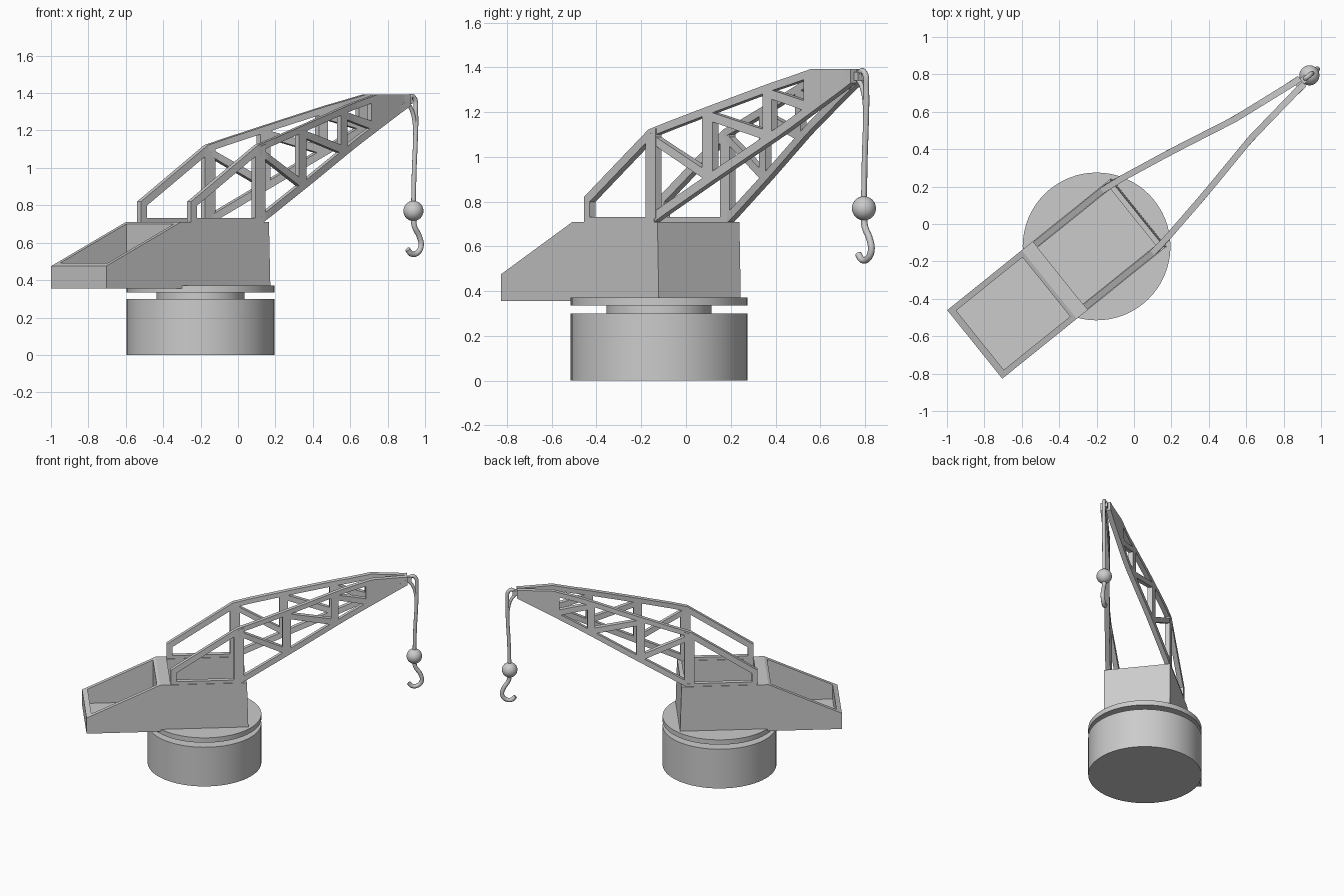
import bpy, bmesh, math
from mathutils import Matrix, Vector

if "Cube" in bpy.data.objects:
    bpy.data.objects.remove(bpy.data.objects["Cube"])

# Crane frame: local x runs along the boom, origin at the turntable axis
FRAME = Matrix.Translation((-0.2, -0.12, 0)) @ Matrix.Rotation(math.radians(38.8), 4, 'Z')


def add_object(name, bm):
    bmesh.ops.recalc_face_normals(bm, faces=bm.faces)
    me = bpy.data.meshes.new(name)
    bm.to_mesh(me)
    bm.free()
    ob = bpy.data.objects.new(name, me)
    bpy.context.collection.objects.link(ob)
    ob.matrix_world = FRAME
    return ob


def smooth(ob):
    bpy.ops.object.select_all(action='DESELECT')
    ob.select_set(True)
    bpy.context.view_layer.objects.active = ob
    bpy.ops.object.shade_smooth_by_angle(angle=math.radians(40))


def disc(name, r, z0, z1):
    bm = bmesh.new()
    bmesh.ops.create_cone(bm, cap_ends=True, segments=64, radius1=r, radius2=r,
                          depth=z1 - z0, matrix=Matrix.Translation((0, 0, (z0 + z1) / 2)))
    smooth(add_object(name, bm))


def prism(name, profile, v0, v1):
    bm = bmesh.new()
    f = bm.faces.new([bm.verts.new((u, v0, z)) for u, z in profile])
    ext = bmesh.ops.extrude_face_region(bm, geom=[f])['geom']
    bmesh.ops.translate(bm, vec=(0, v1 - v0, 0),
                        verts=[g for g in ext if isinstance(g, bmesh.types.BMVert)])
    return add_object(name, bm)


def cut(ob, name, profile, half):
    cutter = prism(name, profile, -half, half)
    cutter.hide_render = True
    cutter.hide_set(True)
    mod = ob.modifiers.new(name, 'BOOLEAN')
    mod.operation, mod.solver, mod.object = 'DIFFERENCE', 'EXACT', cutter


def tube(name, pts, r):
    cu = bpy.data.curves.new(name, 'CURVE')
    cu.dimensions = '3D'
    cu.bevel_depth, cu.bevel_resolution, cu.use_fill_caps = r, 3, True
    cu.resolution_u = 6
    sp = cu.splines.new('BEZIER')
    sp.bezier_points.add(len(pts) - 1)
    for bp, (u, z) in zip(sp.bezier_points, pts):
        bp.co = (u, 0, z)
        bp.handle_left_type = bp.handle_right_type = 'AUTO'
    ob = bpy.data.objects.new(name, cu)
    bpy.context.collection.objects.link(ob)
    ob.matrix_world = FRAME


# Round pedestal, neck and turntable
disc("pedestal", 0.395, 0, 0.3)
disc("neck", 0.235, 0.29, 0.345)
disc("turntable", 0.395, 0.335, 0.372)

# Cab body with open cab well and open rear hopper
body = prism("cab_body", [(-0.836, 0.355), (0.29, 0.355), (0.28, 0.71),
                          (-0.325, 0.71), (-0.836, 0.475)], -0.235, 0.235)
cut(body, "hopper_cutter", [(-0.8, 0.382), (-0.345, 0.382), (-0.345, 0.9), (-0.8, 0.9)], 0.203)
cut(body, "cab_cutter", [(-0.25, 0.382), (0.25, 0.382), (0.25, 0.9), (-0.25, 0.9)], 0.193)

# Boom side trusses, bent inward to meet at the tip
BEND = [(-0.3, 0.214), (0.25, 0.214), (0.63, 0.145), (1.0, 0.068), (1.38, 0.02), (1.5, 0.018)]


def side_offset(u):
    for (a, va), (b, vb) in zip(BEND, BEND[1:]):
        if u <= b:
            return va + (vb - va) * (u - a) / (b - a)
    return BEND[-1][1]


def panel(bm, sign, a, b, c, d, steps=6, t=0.034):
    """Bar whose lower edge is a-b and upper edge is d-c, following the bend."""
    rings = []
    for i in range(steps + 1):
        k = i / steps
        lo, hi = Vector(a).lerp(Vector(b), k), Vector(d).lerp(Vector(c), k)
        rings.append([bm.verts.new((p.x, sign * (side_offset(p.x) + s * t / 2), p.y))
                      for p, s in ((lo, -1), (lo, 1), (hi, 1), (hi, -1))])
    for r0, r1 in zip(rings, rings[1:]):
        for j in range(4):
            bm.faces.new((r0[j], r0[j - 1], r1[j - 1], r1[j]))
    bm.faces.new(rings[0])
    bm.faces.new(rings[-1][::-1])


TOP = [(-0.25, 0.82), (0.21, 1.122), (0.93, 1.333), (1.16, 1.392), (1.41, 1.392)]
POSTS = [(0.225, 0.07), (0.56, 0.06), (0.9, 0.052), (1.14, 0.045)]


def top_z(u):
    for (a, za), (b, zb) in zip(TOP, TOP[1:]):
        if u <= b:
            return za + (zb - za) * (u - a) / (b - a)
    return TOP[-1][1]


def low_z(u):
    return 0.71 + max(0, u - 0.25) * 0.62 / 1.16


for side, sign in (("left", 1), ("right", -1)):
    bm = bmesh.new()
    # top chord, bottom rail, rear post and lower chord
    for (a, za), (b, zb) in zip(TOP, TOP[1:]):
        w = 0.048 if a < 0 else 0.036
        panel(bm, sign, (a, za - w), (b, zb - w), (b, zb), (a, za))
    panel(bm, sign, (-0.25, 0.705), (0.25, 0.705), (0.25, 0.732), (-0.25, 0.732))
    panel(bm, sign, (-0.25, 0.705), (-0.21, 0.705), (-0.21, 0.83), (-0.25, 0.80), 1)
    panel(bm, sign, (0.23, 0.70), (1.41, 1.33), (1.41, 1.372), (0.23, 0.745), 16)
    # uprights and diagonals
    for u, w in POSTS:
        a, b = u - w / 2, u + w / 2
        panel(bm, sign, (a, low_z(a) + 0.01), (b, low_z(b) + 0.01),
              (b, top_z(b) - 0.01), (a, top_z(a) - 0.01), 1)
    for (u0, _), (u1, _) in zip(POSTS, POSTS[1:]):
        z0, z1 = top_z(u0) - 0.02, low_z(u1) + 0.035
        panel(bm, sign, (u0, z0 - 0.04), (u1, z1 - 0.02), (u1, z1 + 0.025), (u0, z0))
    # solid plate at the tip
    panel(bm, sign, (1.16, low_z(1.16) + 0.01), (1.41, 1.335), (1.41, 1.39), (1.16, 1.385))
    add_object("boom_truss_" + side, bm)

# Tip block, rope loop, ball weight and hook
prism("tip_block", [(1.37, 1.342), (1.44, 1.342), (1.44, 1.38), (1.37, 1.38)], -0.018, 0.018)
U = 1.46
tube("rope", [(1.425, 1.35), (1.44, 1.382), (U + 0.005, 1.375), (U + 0.016, 1.3),
              (U + 0.014, 1.15), (U + 0.006, 1.0), (U, 0.79)], 0.013)
tube("rope_return", [(1.415, 1.35), (1.445, 1.315), (1.468, 1.24), (U + 0.012, 1.12)], 0.011)
bm = bmesh.new()
bmesh.ops.create_uvsphere(bm, u_segments=24, v_segments=16, radius=0.054,
                          matrix=Matrix.Translation((U, 0, 0.77)))
smooth(add_object("ball_weight", bm))
tube("hook", [(U, 0.74), (U + 0.006, 0.69), (U + 0.042, 0.63), (U + 0.052, 0.58),
              (U + 0.022, 0.543), (U - 0.015, 0.541), (U - 0.04, 0.565)], 0.015)
